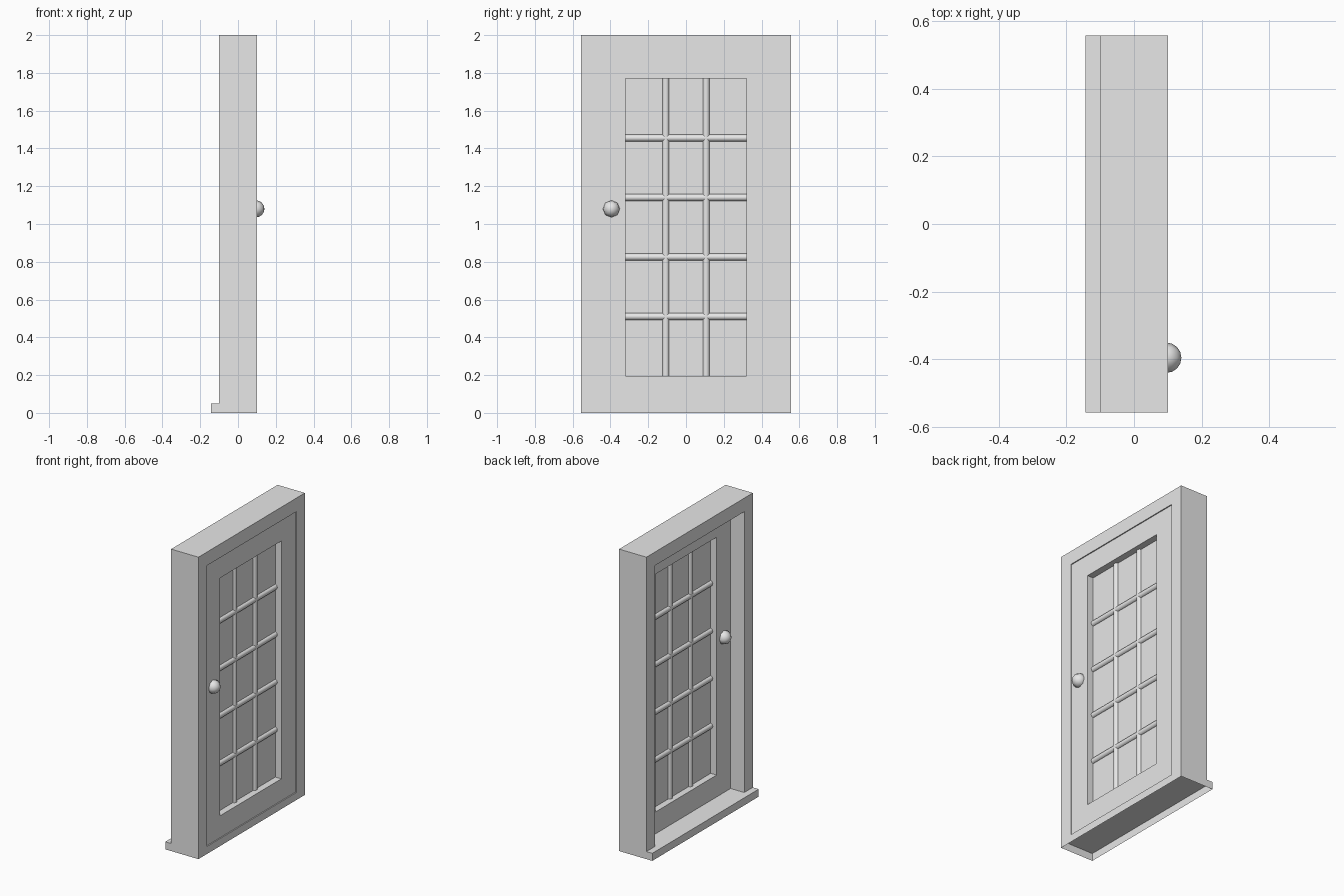
import bpy, bmesh, math
from mathutils import Matrix, Vector

cube = bpy.data.objects.get("Cube")
if cube:
    bpy.data.objects.remove(cube, do_unlink=True)

grey = bpy.data.materials.new("plain grey")
grey.use_nodes = True
grey.diffuse_color = (0.8, 0.8, 0.8, 1)
grey.node_tree.nodes["Principled BSDF"].inputs["Base Color"].default_value = (0.8, 0.8, 0.8, 1)

HALF_W, HEIGHT = 0.557, 2.0          # outer frame
DOOR_W, DOOR_LOW, DOOR_TOP = 0.467, 0.05, 1.91
PANE_W, PANE_LOW, PANE_TOP = 0.32, 0.195, 1.77
FRAME_BACK, FRAME_FRONT, SILL_BACK = -0.1, 0.1, -0.143
DOOR_BACK, DOOR_FRONT = 0.0, 0.093
PANE_X = 0.046


def finish(name, bm, smooth=None):
    bmesh.ops.recalc_face_normals(bm, faces=bm.faces)
    mesh = bpy.data.meshes.new(name)
    bm.to_mesh(mesh)
    bm.free()
    mesh.materials.append(grey)
    obj = bpy.data.objects.new(name, mesh)
    bpy.context.collection.objects.link(obj)
    if smooth:
        bpy.ops.object.select_all(action='DESELECT')
        obj.select_set(True)
        bpy.context.view_layer.objects.active = obj
        bpy.ops.object.shade_smooth_by_angle(angle=math.radians(smooth))
    return obj


def box(name, low, high, open_bottom=False):
    bm = bmesh.new()
    low, high = Vector(low), Vector(high)
    bmesh.ops.create_cube(bm, size=1, matrix=Matrix.Translation((low + high) / 2)
                          @ Matrix.Diagonal((high - low).to_4d()))
    bm.normal_update()
    if open_bottom:
        under = [f for f in bm.faces if f.normal.z < -0.9]
        bmesh.ops.delete(bm, geom=under, context='FACES')
    return finish(name, bm)


def extrude_outline(name, outline, x0, x1):
    """Extrude a (y, z) outline along x."""
    bm = bmesh.new()
    face = bm.faces.new([bm.verts.new((x0, y, z)) for y, z in outline])
    out = bmesh.ops.extrude_face_region(bm, geom=[face], use_keep_orig=True)
    moved = [v for v in out["geom"] if isinstance(v, bmesh.types.BMVert)]
    bmesh.ops.translate(bm, verts=moved, vec=(x1 - x0, 0, 0))
    return finish(name, bm)


def rect(half, low, high):
    return [(-half, low), (half, low), (half, high), (-half, high)]


def ring(name, outer, inner, x0, x1):
    """A slab with a rectangular opening."""
    bm = bmesh.new()
    loops = [[bm.verts.new((x, y, z)) for y, z in pts]
             for x, pts in ((x0, outer), (x1, outer), (x1, inner), (x0, inner))]
    for k in range(4):
        a, b = loops[k], loops[(k + 1) % 4]
        for i in range(4):
            j = (i + 1) % 4
            bm.faces.new((a[i], a[j], b[j], b[i]))
    return finish(name, bm)


def bar(name, start, end, radius=0.019):
    start, end = Vector(start), Vector(end)
    axis = end - start
    bm = bmesh.new()
    bmesh.ops.create_cone(bm, cap_ends=False, segments=8, radius1=radius, radius2=radius,
                          depth=axis.length,
                          matrix=Matrix.Translation((start + end) / 2)
                          @ axis.to_track_quat('Z', 'Y').to_matrix().to_4x4())
    return finish(name, bm, smooth=60)


def knob(name, x):
    bm = bmesh.new()
    bmesh.ops.create_uvsphere(bm, u_segments=8, v_segments=8, radius=0.045,
                              matrix=Matrix.Translation((x, -0.395, 1.08))
                              @ Matrix.Rotation(math.pi / 2, 4, 'Y'))
    return finish(name, bm, smooth=60)


# Hollow sill, open underneath
box("sill", (SILL_BACK, -HALF_W, 0), (FRAME_FRONT, HALF_W, DOOR_LOW), open_bottom=True)

# Jambs and header in one piece
extrude_outline("door_frame", [
    (-HALF_W, DOOR_LOW), (-HALF_W, HEIGHT), (HALF_W, HEIGHT), (HALF_W, DOOR_LOW),
    (DOOR_W, DOOR_LOW), (DOOR_W, DOOR_TOP), (-DOOR_W, DOOR_TOP), (-DOOR_W, DOOR_LOW)],
    FRAME_BACK, FRAME_FRONT)

# Door leaf with its glazed opening
ring("door_leaf", rect(DOOR_W, DOOR_LOW, DOOR_TOP), rect(PANE_W, PANE_LOW, PANE_TOP),
     DOOR_BACK, DOOR_FRONT)
box("window_pane", (PANE_X - 0.003, -PANE_W, PANE_LOW), (PANE_X + 0.003, PANE_W, PANE_TOP))

# Glazing bars
for i in range(1, 3):
    y = -PANE_W + 2 * PANE_W * i / 3
    bar(f"upright_bar_{i}", (PANE_X, y, PANE_LOW), (PANE_X, y, PANE_TOP))
for i in range(1, 5):
    z = PANE_LOW + (PANE_TOP - PANE_LOW) * i / 5
    bar(f"cross_bar_{i}", (PANE_X, -PANE_W, z), (PANE_X, PANE_W, z))

# Knobs on both sides
knob("inner_knob", DOOR_FRONT + 0.002)
knob("outer_knob", DOOR_BACK - 0.002)
